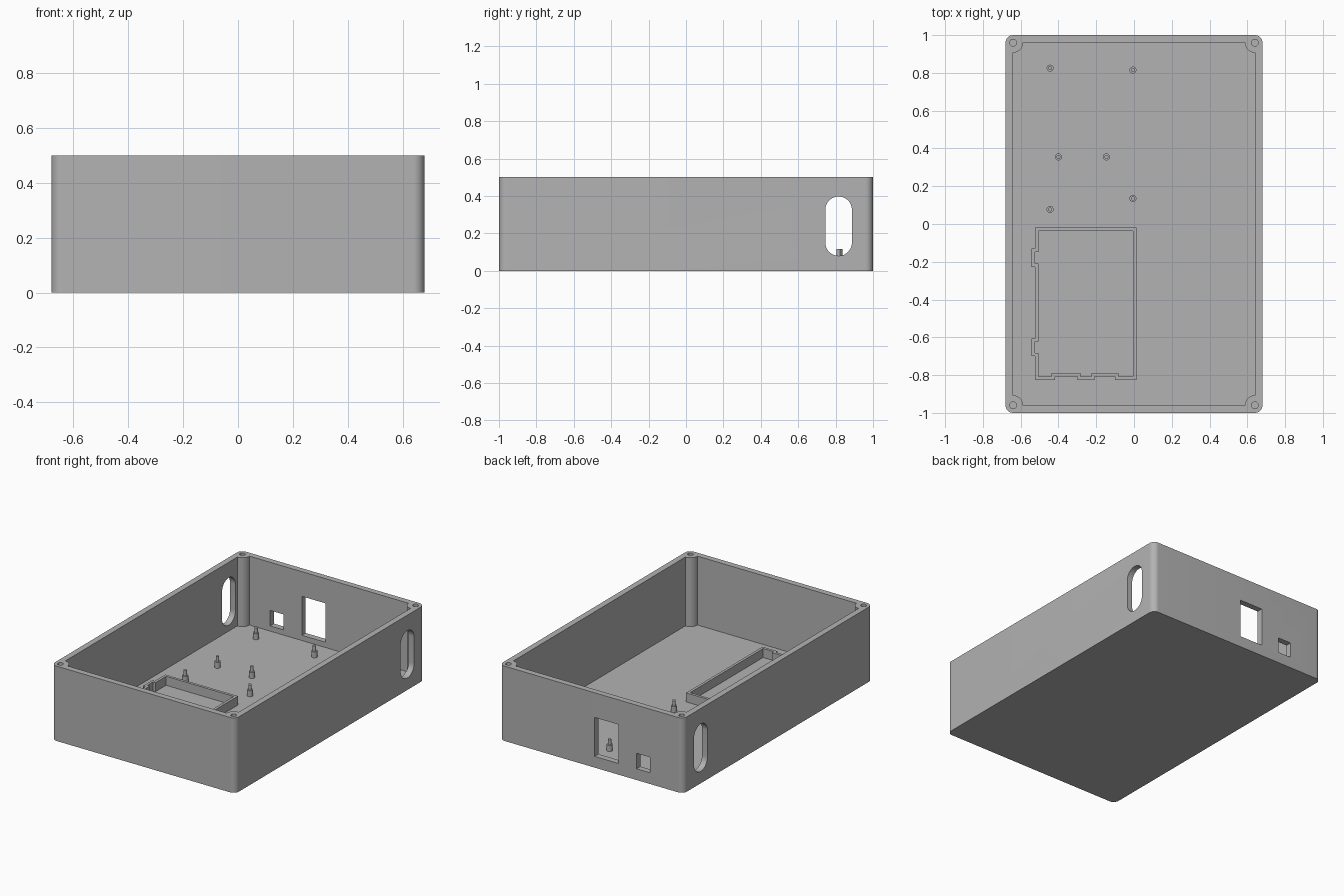
import bpy, bmesh
from math import pi, sin, cos, radians
from mathutils import Vector, Matrix

if "Cube" in bpy.data.objects:
    bpy.data.objects.remove(bpy.data.objects["Cube"])

HX, HY, H = 0.68, 1.0, 0.5      # half width, half length, height
WALL, FLOOR = 0.04, 0.04
IX, IY = HX - WALL, HY - WALL

grey = bpy.data.materials.new("plain grey")
grey.use_nodes = True
color = (0.45, 0.45, 0.45, 1)
grey.diffuse_color = color
grey.node_tree.nodes["Principled BSDF"].inputs["Base Color"].default_value = color


def finish(name, bm):
    bmesh.ops.recalc_face_normals(bm, faces=bm.faces)
    mesh = bpy.data.meshes.new(name)
    bm.to_mesh(mesh)
    bm.free()
    mesh.materials.append(grey)
    ob = bpy.data.objects.new(name, mesh)
    bpy.context.collection.objects.link(ob)
    return ob


def smooth(ob):
    bpy.ops.object.select_all(action="DESELECT")
    ob.select_set(True)
    bpy.context.view_layer.objects.active = ob
    bpy.ops.object.shade_smooth_by_angle(angle=radians(30))


def arc(cx, cy, r, start, end, n=12):
    angles = [radians(start + (end - start) * i / n) for i in range(n + 1)]
    return [(cx + r * cos(a), cy + r * sin(a)) for a in angles]


def prism(name, points, low, high, axis="Z"):
    """Extrude a closed outline; axis X reads the outline as (y, z)."""
    bm = bmesh.new()
    face = bm.faces.new([bm.verts.new((a, b, low)) for a, b in points])
    out = bmesh.ops.extrude_face_region(bm, geom=[face])
    top = [v for v in out["geom"] if isinstance(v, bmesh.types.BMVert)]
    bmesh.ops.translate(bm, verts=top, vec=(0, 0, high - low))
    if axis == "X":
        for v in bm.verts:
            v.co = v.co.zxy
    return finish(name, bm)


def box_outline(x0, x1, y0, y1):
    return [(x0, y0), (x1, y0), (x1, y1), (x0, y1)]


def cut(ob, cutter):
    mod = ob.modifiers.new("cut", "BOOLEAN")
    mod.operation, mod.solver, mod.object = "DIFFERENCE", "EXACT", cutter
    bpy.context.view_layer.objects.active = ob
    bpy.ops.object.modifier_apply(modifier=mod.name)
    bpy.data.objects.remove(cutter)


# Case with rounded corners; the cavity leaves a round screw post in each one
corners = [(1, 1, 0), (-1, 1, 90), (-1, -1, 180), (1, -1, 270)]
outer, inner = [], []
for sx, sy, a in corners:
    outer += arc(sx * (HX - 0.04), sy * (HY - 0.04), 0.04, a, a + 90)
    inner += arc(sx * IX, sy * IY, 0.053, a + 270, a + 180)
case = prism("case", outer, 0, H)
cut(case, prism("cavity_cutter", inner, FLOOR, H + 0.1))

# Screw holes
for sx, sy, a in corners:
    cut(case, prism("screw_cutter", arc(sx * IX, sy * IY, 0.018, 0, 345, 23), H - 0.2, H + 0.1))

# Rounded slots through both side walls
SLOT_Y, SLOT_R = 0.816, 0.071
slot = arc(SLOT_Y, 0.397 - SLOT_R, SLOT_R, 0, 180, 24) + arc(SLOT_Y, 0.08 + SLOT_R, SLOT_R, 180, 360, 24)
cut(case, prism("slot_cutter", slot, -1, 1, "X"))

# Two rectangular ports in the back wall
for x0, x1, top in [(-0.2, -0.025, 0.335), (-0.435, -0.335, 0.178)]:
    cut(case, prism("port_cutter", box_outline(x0, x1, IY - 0.02, HY + 0.1), 0.075, top))
smooth(case)

# Board pegs: wide shoulder with a thin pin
pegs = [(-0.444, 0.825), (-0.006, 0.815), (-0.4, 0.355),
        (-0.146, 0.355), (-0.006, 0.135), (-0.444, 0.077)]
for i, (x, y) in enumerate(pegs):
    bm = bmesh.new()
    for r, low, high in [(0.0185, FLOOR - 0.005, 0.08), (0.0105, 0.075, 0.115)]:
        bmesh.ops.create_cone(bm, cap_ends=True, segments=24, radius1=r, radius2=r, depth=high - low,
                              matrix=Matrix.Translation((x, y, (low + high) / 2)))
    smooth(finish(f"board_peg_{i + 1}", bm))

# Thin tray wall, jogging outward on the left edge and inward on the front edge
T, X0, X1, Y0, Y1 = 0.018, -0.524, 0.013, -0.825, -0.019
path = [(X0, Y0)]
for a, b in [(-0.418, -0.30), (-0.208, -0.10)]:
    path += [(a, Y0), (a, Y0 + T), (b, Y0 + T), (b, Y0)]
path += [(X1, Y0), (X1, Y1), (X0, Y1)]
for a, b in [(-0.13, -0.227), (-0.605, -0.70)]:
    path += [(X0, a), (X0 - T, a), (X0 - T, b), (X0, b)]

pts = [Vector(p) for p in path]
n = len(pts)
normals = []
for i in range(n):
    d = (pts[(i + 1) % n] - pts[i]).normalized()
    normals.append(Vector((-d.y, d.x)))
inset = [pts[i] + T * (normals[i - 1] + normals[i]) for i in range(n)]

bm = bmesh.new()
rings = [[bm.verts.new((p.x, p.y, z)) for p in loop]
         for loop, z in [(pts, FLOOR), (pts, 0.1), (inset, 0.1), (inset, FLOOR)]]
for k in range(4):
    a, b = rings[k], rings[(k + 1) % 4]
    for i in range(n):
        j = (i + 1) % n
        bm.faces.new((a[i], a[j], b[j], b[i]))
finish("tray_wall", bm)
